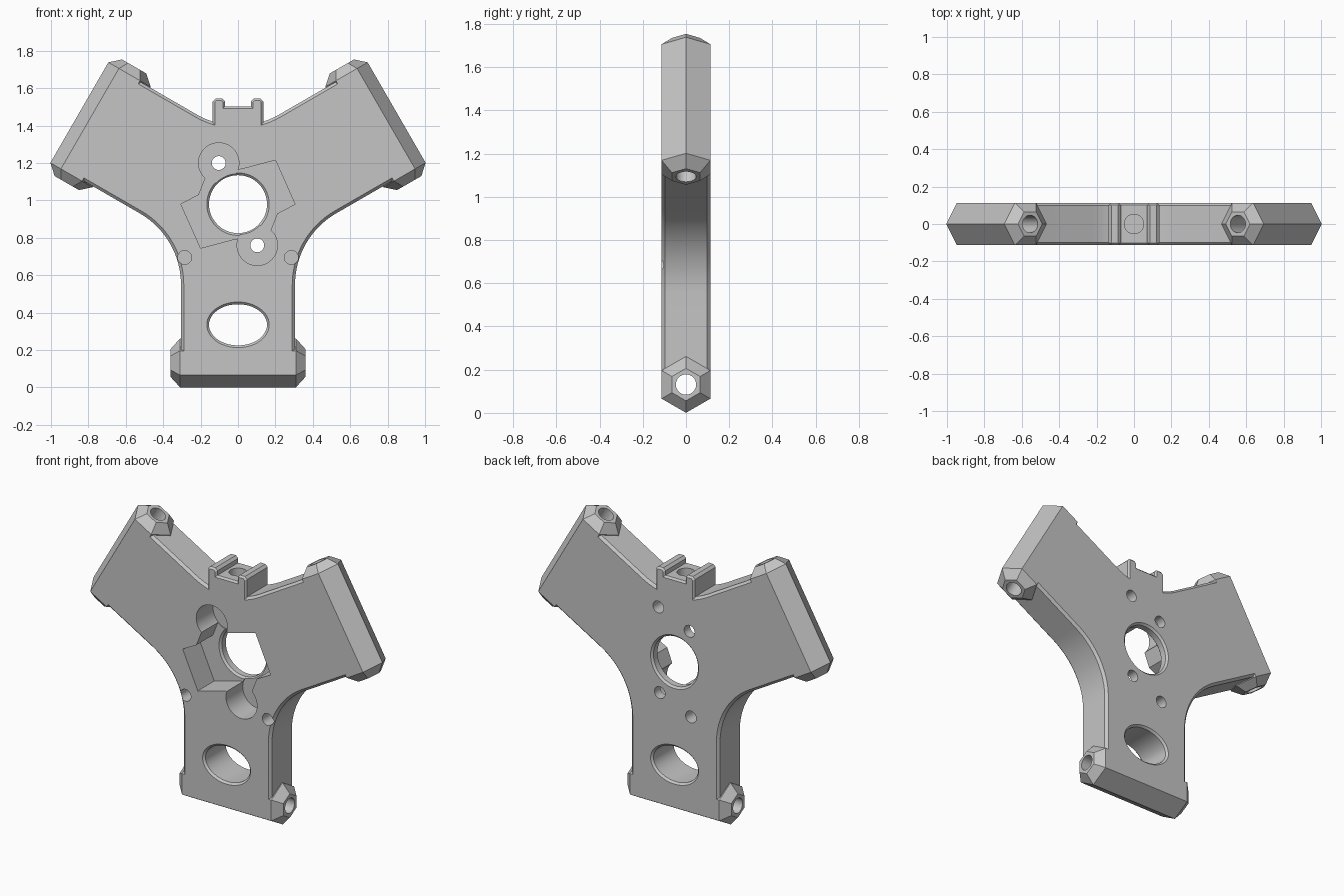
import bpy, bmesh
from math import sin, cos, pi, radians
from mathutils import Matrix, Vector

cube = bpy.data.objects.get("Cube")
if cube:
    bpy.data.objects.remove(cube, do_unlink=True)

CZ = 0.98        # height of the hub axis
HALF = 0.113     # half thickness of the plate
HUB = Vector((0, 0, CZ))

grey = bpy.data.materials.new("light_grey")
grey.use_nodes = True
COLOUR = (0.56, 0.56, 0.56, 1)
grey.diffuse_color = COLOUR
grey.node_tree.nodes["Principled BSDF"].inputs["Base Color"].default_value = COLOUR


def loft(name, rings, bevel=0.0):
    """Solid through matching rings of points; optionally chamfers the end rims."""
    bm = bmesh.new()
    loops = [[bm.verts.new(p) for p in ring] for ring in rings]
    n = len(loops[0])
    for a, b in zip(loops, loops[1:]):
        for i in range(n):
            j = (i + 1) % n
            bm.faces.new((a[i], a[j], b[j], b[i]))
    caps = [bm.faces.new(loops[0]), bm.faces.new(loops[-1])]
    bmesh.ops.recalc_face_normals(bm, faces=bm.faces)
    if bevel:
        rims = [e for f in caps for e in f.edges]
        bmesh.ops.bevel(bm, geom=rims, offset=bevel, segments=1, affect='EDGES')
    mesh = bpy.data.meshes.new(name)
    bm.to_mesh(mesh)
    bm.free()
    mesh.materials.append(grey)
    ob = bpy.data.objects.new(name, mesh)
    bpy.context.collection.objects.link(ob)
    return ob


def prism(name, pts, y0, y1, bevel=0.0):
    return loft(name, [[(x, y, z) for x, z in pts] for y in (y0, y1)], bevel)


def ellipse(x, z, rx, rz=None, n=48):
    rz = rz or rx
    return [(x + rx * cos(2 * pi * i / n), z + rz * sin(2 * pi * i / n)) for i in range(n)]


def combine(target, tool, operation):
    mod = target.modifiers.new(operation, 'BOOLEAN')
    mod.operation = operation
    mod.solver = 'EXACT'
    mod.object = tool
    bpy.context.view_layer.objects.active = target
    bpy.ops.object.modifier_apply(modifier=mod.name)
    bpy.data.objects.remove(tool, do_unlink=True)


def cut(pts, y0, y1):
    combine(plate, prism("cutter", pts, y0, y1), 'DIFFERENCE')


def cut_flared(x, z, rx, rz, y0, y1, flare=0.012):
    """Hole between two faces with a small chamfer at both mouths."""
    steps = ((y0 - flare, 2 * flare), (y0 + flare, 0), (y1 - flare, 0), (y1 + flare, 2 * flare))
    rings = [[(a, y, b) for a, b in ellipse(x, z, rx + g, rz + g)] for y, g in steps]
    combine(plate, loft("cutter", rings), 'DIFFERENCE')


def spin(k):
    """Turn about the hub axis by k thirds."""
    return (Matrix.Translation(HUB) @ Matrix.Rotation(-k * 2 * pi / 3, 4, 'Y')
            @ Matrix.Translation(-HUB))


# Three-armed plate with curved crotches
sector = [(-0.305, -0.85), (0.305, -0.85)]
for i in range(17):
    a = radians(180 - 60 * i / 16)
    sector.append((0.745 + 0.44 * cos(a), -0.43 + 0.44 * sin(a)))
outline = []
for k in range(3):
    c, s = cos(k * 2 * pi / 3), sin(k * 2 * pi / 3)
    outline += [(x * c - z * s, CZ + x * s + z * c) for x, z in sector]
plate = prism("three_arm_bracket", outline, -HALF, HALF, 0.015)


def ring_x(x, r, n, start=0.0):
    """Ring in the yz plane around the end bar axis."""
    return [(x, r * sin(start + 2 * pi * i / n), 0.131 + r * cos(start + 2 * pi * i / n))
            for i in range(n)]


# Hexagonal end bars with tapered tips and a bore through each
R = HALF / cos(pi / 6)
for k in range(3):
    bar = loft("end_bar", [ring_x(x, r, 6) for x, r in
                           ((-0.36, 0.075), (-0.31, R), (0.31, R), (0.36, 0.075))])
    bar.data.transform(spin(k))
    combine(plate, bar, 'UNION')
for k in range(3):
    bore = loft("bore", [ring_x(x, 0.047, 32) for x in (-0.5, 0.5)])
    bore.data.transform(spin(k))
    combine(plate, bore, 'DIFFERENCE')

# Top saddle with two rounded ridges
right = [(0.135, 1.35), (0.135, 1.53), (0.12, 1.545), (0.085, 1.545), (0.07, 1.53), (0.07, 1.502)]
saddle = prism("saddle", right + [(-x, z) for x, z in reversed(right)], -HALF, HALF, 0.011)
combine(plate, saddle, 'UNION')
socket = loft("socket", [[(x, y, z) for x, y in ellipse(0, 0, 0.052)] for z in (1.3, 1.6)])
combine(plate, socket, 'DIFFERENCE')

# Front pocket with half-turn symmetry, and its two round lobes
FLOOR = 0.05
half = [(0.03, 0.19), (0.20, 0.235), (0.305, 0.0), (0.21, -0.05), (0.17, -0.15)]
cut([(s * x, CZ + s * z) for s in (1, -1) for x, z in half], -0.3, FLOOR)
for s in (1, -1):
    x, z = -0.103 * s, CZ + 0.22 * s
    cut(ellipse(x, z, 0.108), -0.3, FLOOR + 0.004)
    cut(ellipse(x, z, 0.037, n=32), -0.3, 0.3)                          # screw hole
    cut(ellipse(-x * 1.1, CZ + 0.315 * s, 0.037, n=32), -0.02, 0.3)     # blind rear hole
    cut(ellipse(0.285 * s, 0.695, 0.037, n=32), -0.3, 0.02)             # blind front hole

# Central opening and oval window
cut_flared(0, CZ, 0.155, 0.155, FLOOR, HALF)
cut_flared(0, 0.335, 0.155, 0.11, -HALF, HALF)

bpy.ops.object.select_all(action='DESELECT')
plate.select_set(True)
bpy.context.view_layer.objects.active = plate
bpy.ops.object.shade_smooth_by_angle(angle=radians(25))
